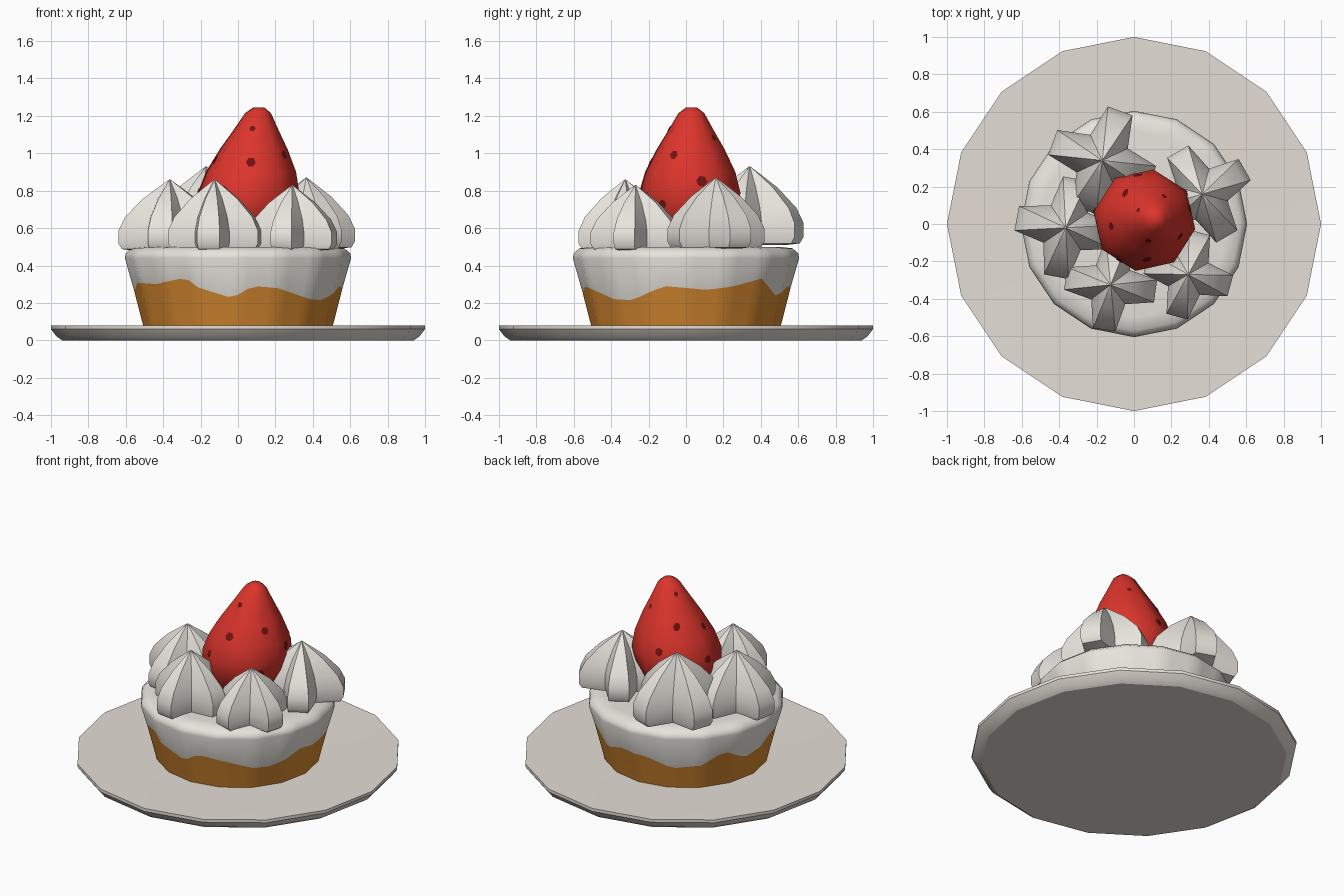
import bpy, bmesh, math
from mathutils import Vector
from mathutils.bvhtree import BVHTree

if "Cube" in bpy.data.objects:
    bpy.data.objects.remove(bpy.data.objects["Cube"])


def mat(name, col):
    m = bpy.data.materials.new(name)
    m.diffuse_color = (*col, 1)
    m.use_nodes = True
    m.node_tree.nodes["Principled BSDF"].inputs["Base Color"].default_value = m.diffuse_color
    return m


china = mat("warm white china", (0.78, 0.73, 0.67))
cream = mat("whipped cream", (0.80, 0.77, 0.72))
sponge = mat("golden sponge", (0.70, 0.26, 0.03))
red = mat("strawberry red", (0.72, 0.035, 0.025))
dark = mat("seed dark red", (0.18, 0.006, 0.006))


def loft(name, rings, mats, band=None, angle=40):
    """Skin a stack of equal-length rings and cap both ends."""
    bm = bmesh.new()
    vr = [[bm.verts.new(p) for p in r] for r in rings]
    n = len(rings[0])
    for k in range(len(vr) - 1):
        for i in range(n):
            j = (i + 1) % n
            f = bm.faces.new((vr[k][i], vr[k][j], vr[k + 1][j], vr[k + 1][i]))
            f.material_index = band(k) if band else 0
    bm.faces.new(vr[0][::-1])
    f = bm.faces.new(vr[-1])
    f.material_index = band(len(vr)) if band else 0
    return finish(name, bm, mats, angle)


def finish(name, bm, mats, angle):
    me = bpy.data.meshes.new(name)
    bm.to_mesh(me)
    bm.free()
    for m in mats:
        me.materials.append(m)
    ob = bpy.data.objects.new(name, me)
    bpy.context.collection.objects.link(ob)
    bpy.ops.object.select_all(action='DESELECT')
    ob.select_set(True)
    bpy.context.view_layer.objects.active = ob
    bpy.ops.object.shade_smooth_by_angle(angle=math.radians(angle))
    return ob


def circle(n, r, z, cx=0, cy=0, rot=0):
    return [(cx + r * math.cos(rot + math.tau * i / n),
             cy + r * math.sin(rot + math.tau * i / n), z) for i in range(n)]


# plate
loft("plate", [circle(16, r, z) for r, z in
               ((0.94, 0), (0.97, 0.02), (1.0, 0.06), (1.0, 0.08), (0.985, 0.08), (0.5, 0.072))],
     [china], angle=30)

# cake: 16-sided cup, cream poured over sponge with a wavy edge
wave = [(-165, .31), (-141, .30), (-120, .335), (-112, .28), (-93, .225), (-82, .29),
        (-68, .28), (-45, .22), (-32, .215), (-12, .29), (12, .27), (28, .29), (45, .33),
        (62, .24), (80, .29), (98, .28), (118, .22), (135, .24), (150, .32), (168, .23), (183, .27)]


def wave_z(a):
    while a < wave[0][0]:
        a += 360
    while a >= wave[0][0] + 360:
        a -= 360
    pts = wave + [(wave[0][0] + 360, wave[0][1])]
    for (a0, z0), (a1, z1) in zip(pts, pts[1:]):
        if a0 <= a <= a1:
            return z0 + (z1 - z0) * (a - a0) / (a1 - a0)


def poly_ring(r, z=None):
    out = []
    for i in range(64):
        c0, c1 = (Vector(circle(16, 1, 0)[(i // 4 + d) % 16]) for d in (0, 1))
        p = c0.lerp(c1, (i % 4) / 4)
        h = wave_z(math.degrees(math.atan2(p.y, p.x))) if z is None else z
        rr = 0.505 + (h - 0.07) * 0.257 if r is None else r
        out.append((p.x * rr, p.y * rr, h))
    return out


loft("cake", [poly_ring(None, 0.07), poly_ring(None), poly_ring(0.605, 0.44),
              poly_ring(0.60, 0.465), poly_ring(0.57, 0.492), poly_ring(0.50, 0.50),
              poly_ring(0.2, 0.50)],
     [sponge, cream], band=lambda k: int(k > 0))


# cream dollops: four-armed star section drawn up to a point
def dollop(name, x, y, z, size, height, rot):
    star = []
    for arm in range(4):
        for r, a in ((1.0, -14), (1.0, 14), (0.52, 45)):
            t = math.radians(rot + arm * 90 + a)
            star.append((r * math.cos(t), r * math.sin(t)))
    rings = []
    for s, h in ((.7, 0), (.93, .02), (1, .10), (1, .28), (.87, .47), (.52, .73), (.24, .88), (.01, 1)):
        rings.append([(x + u * s * size, y + v * s * size, z + h * height) for u, v in star])
    loft(name, rings, [cream], angle=50)


for name, *spec in (("dollop_back", -0.17, 0.34, 0.51, 0.29, 0.42, 70),
                    ("dollop_left", -0.365, -0.02, 0.48, 0.275, 0.38, 79),
                    ("dollop_front", -0.125, -0.325, 0.48, 0.25, 0.38, -8),
                    ("dollop_front_right", 0.29, -0.27, 0.48, 0.24, 0.35, -15),
                    ("dollop_right", 0.365, 0.16, 0.49, 0.27, 0.38, 30)):
    dollop(name, *spec)


# strawberry: eight-sided, leaning slightly to the right
def axis(z):
    return 0.055 + 0.12 * (z - 0.78), 0.02 + 0.02 * (z - 0.78)


berry = loft("strawberry", [circle(8, r, z, *axis(z), rot=math.radians(-10)) for r, z in
             ((0.14, 0.50), (0.225, 0.60), (0.265, 0.70), (0.275, 0.79), (0.245, 0.90),
              (0.185, 1.02), (0.125, 1.12), (0.07, 1.215), (0.03, 1.245))], [red], angle=60)

# seeds: thin patches projected onto the strawberry
bm = bmesh.new()
bm.from_mesh(berry.data)
tree = BVHTree.FromBMesh(bm)
bm.free()
bm = bmesh.new()
for k, (deg, z, r) in enumerate(((-92, .95, .026), (-100, 1.13, .016), (-28, .99, .024), (15, .85, .03),
                                 (-35, .73, .024), (60, 1.08, .016), (132, 1.0, .024), (150, 1.17, .014),
                                 (190, .96, .022), (238, .80, .024), (100, .85, .026), (170, .79, .024))):
    a = math.radians(deg)
    out = Vector((math.cos(a), math.sin(a), 0))
    side = Vector((-math.sin(a), math.cos(a), 0))
    c = Vector((*axis(z), z))

    def drop(u, v):
        loc, nor, *_ = tree.ray_cast(c + out + side * u + Vector((0, 0, v)), -out)
        return bm.verts.new(loc + nor * 0.004)

    mid = drop(0, 0)
    rim = [drop(r * math.cos(t), r * math.sin(t)) for t in
           (math.tau * i / 6 + k for i in range(6))]
    for i in range(6):
        bm.faces.new((mid, rim[i], rim[(i + 1) % 6]))
finish("strawberry_seeds", bm, [dark], 60)
